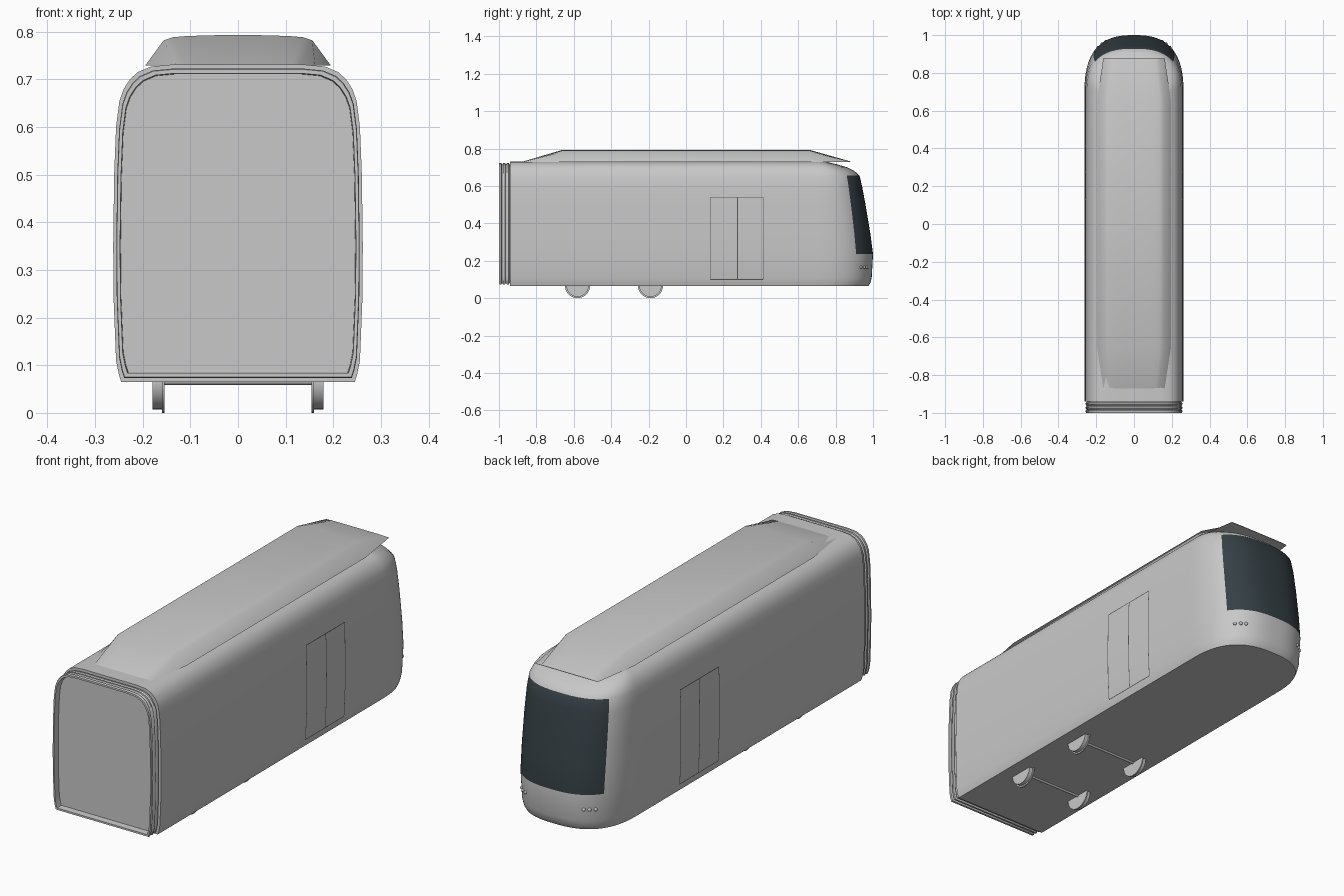
import bpy, bmesh, math

if "Cube" in bpy.data.objects:
    bpy.data.objects.remove(bpy.data.objects["Cube"], do_unlink=True)


def material(name, rgb):
    m = bpy.data.materials.new(name)
    m.use_nodes = True
    m.diffuse_color = (*rgb, 1)
    m.node_tree.nodes["Principled BSDF"].inputs["Base Color"].default_value = (*rgb, 1)
    return m


GREY = material("light grey paint", (0.58, 0.58, 0.58))
GLASS = material("dark glass", (0.035, 0.05, 0.06))
SEAM = material("dark seam", (0.1, 0.1, 0.1))


def finish(name, bm, mats, angle=35):
    bmesh.ops.recalc_face_normals(bm, faces=bm.faces)
    me = bpy.data.meshes.new(name)
    bm.to_mesh(me)
    bm.free()
    for m in mats:
        me.materials.append(m)
    ob = bpy.data.objects.new(name, me)
    bpy.context.collection.objects.link(ob)
    bpy.ops.object.select_all(action="DESELECT")
    ob.select_set(True)
    bpy.context.view_layer.objects.active = ob
    bpy.ops.object.shade_smooth_by_angle(angle=math.radians(angle))
    return ob


def loft(name, rings, mats, rule=None):
    """Join closed rings of points into a skin, capped at both ends."""
    bm = bmesh.new()
    vs = [[bm.verts.new(p) for p in r] for r in rings]
    n = len(vs[0])
    for i in range(len(vs) - 1):
        for j in range(n):
            k = (j + 1) % n
            f = bm.faces.new((vs[i][j], vs[i][k], vs[i + 1][k], vs[i + 1][j]))
            if rule:
                f.material_index = rule(i, j)
    bm.faces.new(vs[0])
    bm.faces.new(vs[-1])
    return finish(name, bm, mats)


# Body levels: height, half width, nose position
LEVELS = [(0.065, 0.245, 0.975), (0.08, 0.25, 0.985), (0.11, 0.256, 0.993),
          (0.235, 0.261, 1.0), (0.35, 0.262, 0.985), (0.5, 0.26, 0.96),
          (0.6, 0.256, 0.941), (0.655, 0.249, 0.928), (0.68, 0.24, 0.9),
          (0.7, 0.227, 0.86), (0.715, 0.211, 0.81), (0.727, 0.183, 0.76),
          (0.731, 0.14, 0.73)]
REAR, SHOULDER, STEPS, POWER = -0.94, 0.7, 60, 2 / 2.6


def plan(z, w, nose):
    pts = [(w, REAR, z)]
    for i in range(STEPS + 1):
        a = math.pi * i / STEPS
        c, s = math.cos(a), max(math.sin(a), 0)
        x = math.copysign(w * abs(c) ** POWER, c)
        pts.append((x, SHOULDER + (nose - SHOULDER) * s ** POWER, z))
    return pts + [(-w, REAR, z)]


# Body shell with the windscreen coloured by level and column
def windscreen(i, j):
    return int(LEVELS[i][0] > 0.23 and LEVELS[i + 1][0] < 0.66
               and 14 <= j <= STEPS - 13)


loft("body", [plan(*l) for l in LEVELS], [GREY, GLASS], windscreen)

# Ribbed gangway frame with a recessed end panel
section = [(w, z) for z, w, _ in LEVELS]
section += [(-x, z) for x, z in reversed(section)]


def slice_at(y, s):
    return [(x * s, y, 0.4 + (z - 0.4) * s) for x, z in section]


ribs = [slice_at(REAR + 0.01, 0.95)]
for i in range(3):
    y = REAR - 0.02 * i
    ribs += [slice_at(y - 0.004, 0.955), slice_at(y - 0.008, 0.975),
             slice_at(y - 0.016, 0.975)]
ribs += [slice_at(-1, 0.97), slice_at(-1, 0.945), slice_at(-0.97, 0.94)]
loft("gangway_frame", ribs, [GREY])

# Roof fairing tapering to thin flat ends
half = [(1.0, 0.0), (0.8, 0.83), (0.7, 0.93), (0.55, 0.97), (0.2, 1.0)]
fairing = half + [(-x, h) for x, h in reversed(half)]
loft("roof_fairing",
     [[(x * w, y, 0.729 + h * top) for x, h in fairing]
      for y, w, top in [(-0.87, 0.162, 0.002), (-0.66, 0.195, 0.064),
                        (0.66, 0.195, 0.064), (0.88, 0.162, 0.002)]], [GREY])


# Door seams following the curve of the side
def side_x(z):
    for (z0, w0, _), (z1, w1, _) in zip(LEVELS, LEVELS[1:]):
        if z0 <= z <= z1:
            return w0 + (w1 - w0) * (z - z0) / (z1 - z0) + 0.0012


def strip(bm, side, y0, y1, zs):
    for z0, z1 in zip(zs, zs[1:]):
        bm.faces.new([bm.verts.new((side * side_x(z), y, z))
                      for y, z in ((y0, z0), (y1, z0), (y1, z1), (y0, z1))])


for side, label in ((1, "left"), (-1, "right")):
    bm = bmesh.new()
    for y in (0.13, 0.275, 0.413):
        strip(bm, side, y - 0.002, y + 0.002, [0.1, 0.11, 0.235, 0.35, 0.5, 0.54])
    for z in (0.1, 0.54):
        strip(bm, side, 0.13, 0.413, [z - 0.002, z + 0.002])
    ob = finish(label + "_door_seams", bm, [SEAM])
    # Normals must face outward on these open strips
    for p in ob.data.polygons:
        if p.normal.x * side < 0:
            p.flip()


def cylinder(name, x, y, z, r, length):
    bpy.ops.mesh.primitive_cylinder_add(vertices=32, radius=r, depth=length,
                                        location=(x, y, z),
                                        rotation=(0, math.pi / 2, 0))
    ob = bpy.context.object
    ob.name = name
    ob.data.materials.append(GREY)
    bpy.ops.object.shade_smooth_by_angle(angle=math.radians(35))


# Flanged wheels and axles
for y, label in ((-0.58, "rear"), (-0.19, "middle")):
    cylinder(label + "_axle", 0, y, 0.066, 0.007, 0.31)
    for side, hand in ((1, "left"), (-1, "right")):
        cylinder(f"{label}_{hand}_wheel", side * 0.167, y, 0.067, 0.06, 0.024)
        cylinder(f"{label}_{hand}_flange", side * 0.157, y, 0.067, 0.067, 0.006)

# Small round headlamps on the nose
for side, hand in ((1, "left"), (-1, "right")):
    for i in range(3):
        x = 0.15 + 0.02 * i
        y = SHOULDER + 0.296 * (1 - (x / 0.258) ** 2.6) ** (1 / 2.6)
        bpy.ops.mesh.primitive_uv_sphere_add(segments=12, ring_count=8, radius=0.008,
                                             location=(side * x, y, 0.165))
        lamp = bpy.context.object
        lamp.name = f"{hand}_headlamp_{i + 1}"
        lamp.data.materials.append(GREY)
        bpy.ops.object.shade_smooth()
